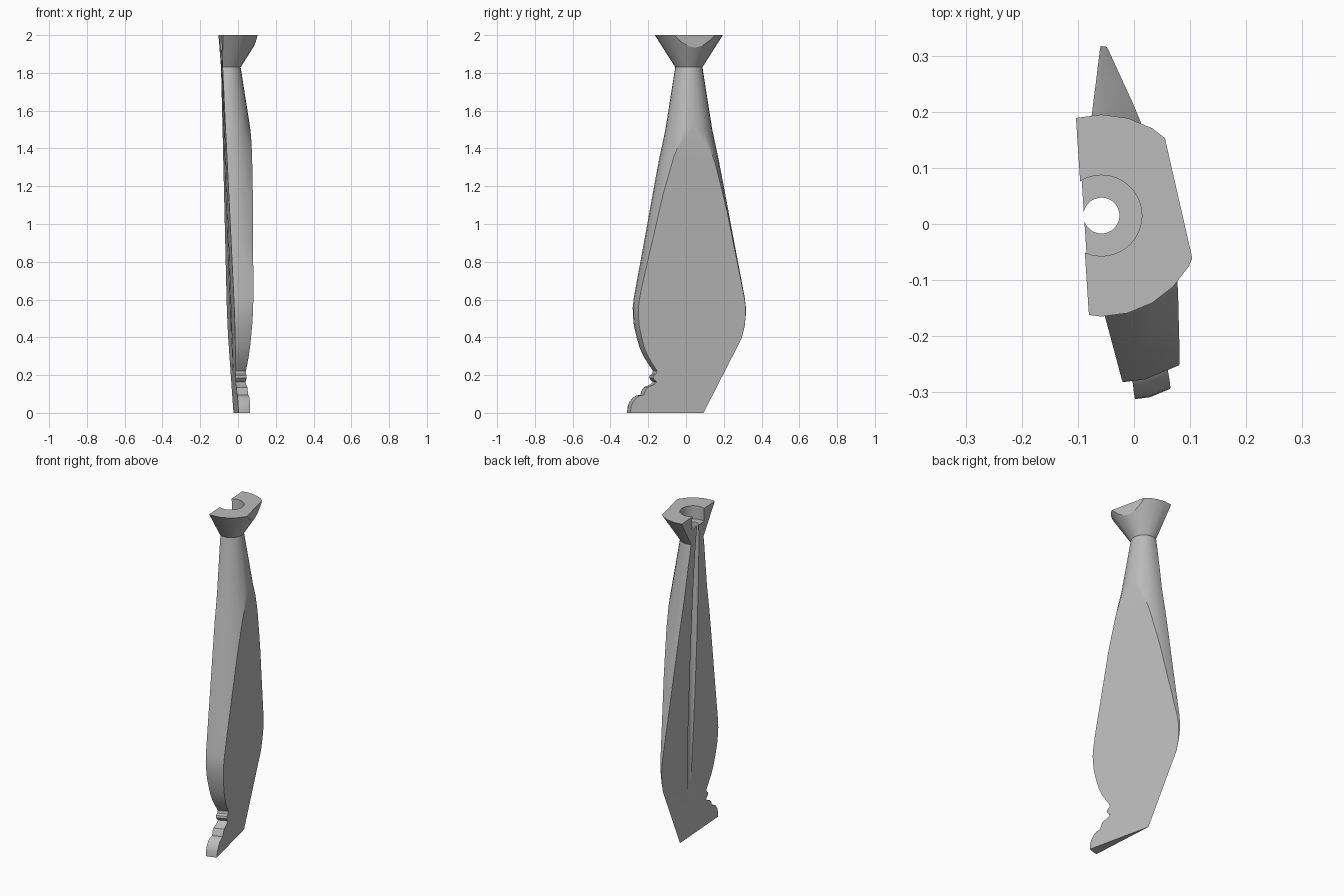
import bpy, bmesh, math
from mathutils import Vector

cube = bpy.data.objects.get("Cube")
if cube:
    bpy.data.objects.remove(cube, do_unlink=True)

AXIS = (-0.058, 0.015)   # centre line of the turned shape


def lathe(name, profile, steps):
    """Revolve (radius, z) points about the vertical axis into a closed solid."""
    bm = bmesh.new()
    verts = [bm.verts.new((AXIS[0], AXIS[1] + r, z)) for r, z in profile]
    edges = [bm.edges.new(p) for p in zip(verts, verts[1:])]
    bmesh.ops.spin(bm, geom=verts + edges, cent=(*AXIS, 0), axis=(0, 0, 1),
                   angle=math.tau, steps=steps, use_merge=True)
    bmesh.ops.remove_doubles(bm, verts=bm.verts, dist=1e-5)
    bmesh.ops.recalc_face_normals(bm, faces=bm.faces)
    mesh = bpy.data.meshes.new(name)
    bm.to_mesh(mesh)
    bm.free()
    obj = bpy.data.objects.new(name, mesh)
    bpy.context.collection.objects.link(obj)
    return obj


def slice_off(obj, a, b, c, side):
    """Cut along the plane x = a + b*y + c*z, removing the given side."""
    bm = bmesh.new()
    bm.from_mesh(obj.data)
    cut = bmesh.ops.bisect_plane(
        bm, geom=bm.verts[:] + bm.edges[:] + bm.faces[:], dist=1e-6,
        plane_co=(a, 0, 0), plane_no=Vector((1, -b, -c)) * side, clear_outer=True)
    rim = [g for g in cut["geom_cut"] if isinstance(g, bmesh.types.BMEdge)]
    bmesh.ops.holes_fill(bm, edges=rim, sides=0)
    bmesh.ops.recalc_face_normals(bm, faces=bm.faces)
    bm.to_mesh(obj.data)
    bm.free()


# Turned body: foot, small ring, bulb, long taper, neck and flared top
body = lathe("turned_leg_section", [
    (0, 0), (0.335, 0), (0.333, 0.03), (0.324, 0.055), (0.305, 0.08),
    (0.285, 0.092), (0.263, 0.096), (0.258, 0.115), (0.246, 0.135),
    (0.222, 0.145), (0.208, 0.152), (0.196, 0.163), (0.206, 0.172),
    (0.216, 0.185), (0.213, 0.198), (0.200, 0.207), (0.196, 0.222),
    (0.218, 0.255), (0.246, 0.30), (0.266, 0.345), (0.282, 0.40),
    (0.296, 0.46), (0.302, 0.52), (0.302, 0.56), (0.296, 0.61),
    (0.241, 0.90), (0.185, 1.20), (0.158, 1.34), (0.124, 1.50),
    (0.072, 1.83), (0.18, 2.0), (0, 2.0)], 24)

# Two slanted flat sides that meet in a sharp lower back edge
slice_off(body, -0.003, -0.228, 0.0465, 1)
slice_off(body, -0.018, -0.066, -0.0365, -1)

# Stepped centre bore, breaking through the flat side as a tapering groove
bore = lathe("bore_cutter", [(0, -0.1), (0.032, -0.1), (0.032, 1.92),
                             (0.072, 1.92), (0.072, 2.1), (0, 2.1)], 48)
bore.hide_render = True
mod = body.modifiers.new("bore", 'BOOLEAN')
mod.operation = 'DIFFERENCE'
mod.solver = 'EXACT'
mod.object = bore
bpy.ops.object.select_all(action='DESELECT')
bpy.context.view_layer.objects.active = body
body.select_set(True)
bpy.ops.object.modifier_apply(modifier=mod.name)
bpy.data.objects.remove(bore, do_unlink=True)

# Plain grey material
grey = bpy.data.materials.new("light_grey")
grey.use_nodes = True
colour = (0.5, 0.5, 0.5, 1)
grey.diffuse_color = colour
grey.node_tree.nodes["Principled BSDF"].inputs["Base Color"].default_value = colour
body.data.materials.clear()
body.data.materials.append(grey)

bpy.ops.object.shade_smooth_by_angle(angle=math.radians(30))
